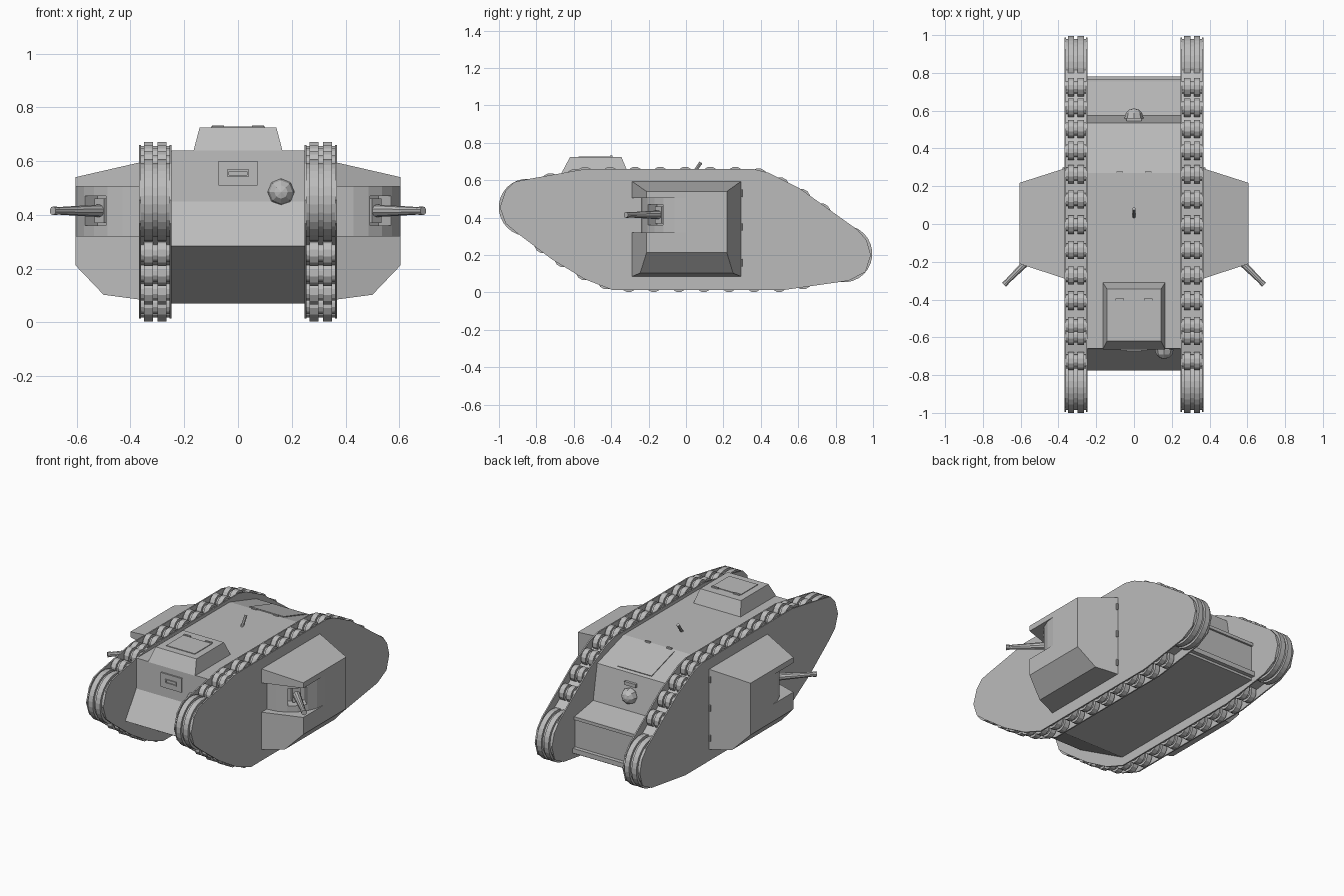
import bpy, bmesh, math
from mathutils import Vector, Matrix

cube = bpy.data.objects.get("Cube")
if cube:
    bpy.data.objects.remove(cube, do_unlink=True)

steel = bpy.data.materials.new("steel_grey")
steel.use_nodes = True
GREY = (0.5, 0.5, 0.5, 1)
steel.diffuse_color = GREY
steel.node_tree.nodes["Principled BSDF"].inputs["Base Color"].default_value = GREY


def finish(name, bm):
    bmesh.ops.recalc_face_normals(bm, faces=bm.faces)
    mesh = bpy.data.meshes.new(name)
    bm.to_mesh(mesh)
    bm.free()
    mesh.materials.append(steel)
    ob = bpy.data.objects.new(name, mesh)
    bpy.context.collection.objects.link(ob)
    return ob


def loft(name, a, b):
    """Solid between two matching outlines."""
    bm = bmesh.new()
    va, vb = [bm.verts.new(p) for p in a], [bm.verts.new(p) for p in b]
    bm.faces.new(va)
    bm.faces.new(vb)
    for i in range(len(va)):
        j = (i + 1) % len(va)
        bm.faces.new((va[i], va[j], vb[j], vb[i]))
    return finish(name, bm)


def prism(name, outline, x0, x1):
    """Side outline (y, z) extruded across x."""
    return loft(name, [(x0, y, z) for y, z in outline], [(x1, y, z) for y, z in outline])


def box(name, centre, size, rot=None):
    bm = bmesh.new()
    m = Matrix.Translation(centre) @ (rot or Matrix()) @ Matrix.Diagonal((*size, 1))
    bmesh.ops.create_cube(bm, size=1, matrix=m)
    return finish(name, bm)


def rod(name, p, q, r0, r1, sides=10):
    """Tapered cylinder from p to q."""
    p, q = Vector(p), Vector(q)
    m = Matrix.Translation((p + q) / 2) @ (q - p).to_track_quat('Z', 'Y').to_matrix().to_4x4()
    bm = bmesh.new()
    bmesh.ops.create_cone(bm, cap_ends=True, segments=sides, radius1=r0, radius2=r1,
                          depth=(q - p).length, matrix=m)
    return finish(name, bm)


def dome(name, centre, r):
    bm = bmesh.new()
    m = Matrix.Translation(centre) @ Matrix.Rotation(math.pi / 2, 4, 'X')
    bmesh.ops.create_uvsphere(bm, u_segments=8, v_segments=6, radius=r, matrix=m)
    return finish(name, bm)


def cut(target, cutter):
    cutter.hide_render = True
    mod = target.modifiers.new("cut", 'BOOLEAN')
    mod.operation, mod.object, mod.solver = 'DIFFERENCE', cutter, 'EXACT'
    bpy.context.view_layer.objects.active = target
    bpy.ops.object.modifier_apply(modifier=mod.name)
    bpy.data.objects.remove(cutter, do_unlink=True)


def spool(name, centre, r, sides):
    """Twin-rim roller around the x axis, with a groove in the middle."""
    hub = r - 0.015
    prof = [(.053, hub), (.042, hub), (.042, r), (.009, r), (.009, hub)]
    prof += [(-x, rr) for x, rr in reversed(prof)]
    bm = bmesh.new()
    rings = [[bm.verts.new((centre[0] + x, centre[1] + rr * math.cos(2 * math.pi * (k + .5) / sides),
                            centre[2] + rr * math.sin(2 * math.pi * (k + .5) / sides)))
              for k in range(sides)] for x, rr in prof]
    for a, b in zip(rings, rings[1:]):
        for k in range(sides):
            n = (k + 1) % sides
            bm.faces.new((a[k], a[n], b[n], b[k]))
    bm.faces.new(rings[0])
    bm.faces.new(rings[-1])
    return finish(name, bm)


# Side frame outline, clockwise from the front of the top run
FRAME = [(-.54, .66), (.36, .66), (.44, .64), (.61, .555), (.917, .335), (.965, .28), (.988, .2),
         (.96, .11), (.87, .063), (.53, .014), (-.395, .014), (-.54, .07), (-.715, .176),
         (-.9, .315), (-.965, .37), (-.995, .455), (-.965, .545), (-.92, .59), (-.85, .605)]
WHEELS = {"front_wheel": (-.848, .455), "rear_wheel": (.843, .207)}
pts = [Vector(p) for p in FRAME]


def inset(outline, d):
    out = []
    for i, p in enumerate(outline):
        a, b = (p - outline[i - 1]).normalized(), (outline[(i + 1) % len(outline)] - p).normalized()
        n = (Vector((a.y, -a.x)) + Vector((b.y, -b.x))).normalized()
        out.append(p + n * d)
    return out


def roller_centres(outline, step, depth):
    """Evenly spaced points along the frame, away from the end wheels."""
    travel, out = 0.0, []
    for p, q in zip(outline, outline[1:] + outline[:1]):
        d = (q - p).normalized()
        length = (q - p).length
        while travel < length:
            c = p + d * travel + Vector((d.y, -d.x)) * depth
            if all((c - Vector(w)).length > .17 for w in WHEELS.values()):
                out.append(c)
            travel += step
        travel -= length
    return out


# Track frames, rollers and end wheels
for side, s in (("left", 1), ("right", -1)):
    prism(side + "_outer_plate", FRAME, s * .36, s * .368)
    prism(side + "_inner_plate", FRAME, s * .247, s * .255)
    prism(side + "_track_core", inset(pts, .055), s * .255, s * .36)
    for c in roller_centres(pts, .134, .038):
        spool(side + "_track_roller", (s * .3075, *c), .05, 12)
    for wheel, (y, z) in WHEELS.items():
        spool(f"{side}_{wheel}", (s * .3075, y, z), .153, 28)

# Hull between the frames
HULL = [(-.66, .64), (.27, .64), (.535, .56), (.575, .34), (.755, .31), (.755, .07),
        (-.4, .07), (-.775, .285), (-.665, .45)]
prism("hull", HULL, -.25, .25)
box("tail_lip", (0, .767, .1), (.5, .026, .03))
box("tail_upper_lip", (0, .76, .3), (.5, .014, .02))

# Driver cabin with roof hatch
loft("cabin", [(x * .165, y, .64) for x, y in ((-1, -.665), (1, -.665), (1, -.31), (-1, -.31))],
     [(x * .143, y, .724) for x, y in ((-1, -.62), (1, -.62), (1, -.345), (-1, -.345))])
box("cabin_hatch", (0, -.49, .725), (.2, .17, .006))
for x in (-.075, .075):
    box("cabin_hatch_hinge", (x, -.4, .729), (.045, .012, .008))
    box("rear_hatch_hinge", (x, .272, .642), (.035, .012, .01))

# Rear hatch lying on the sloped roof
slope = Matrix.Rotation(math.atan2(-.08, .265), 4, 'X')
box("rear_hatch", (0, .4, .602), (.24, .24, .007), slope)

# Vision plates, ball mounts and roof stub
box("front_vision_plate", (0, -.664, .555), (.145, .012, .09))
slit = box("front_vision_slit", (0, -.67, .555), (.08, .012, .026))
cut(slit, box("slit_cutter", (0, -.68, .555), (.066, .02, .014)))
box("rear_vision_slit", (0, .553, .5), (.08, .016, .022))
dome("front_ball_mount", (.16, -.665, .485), .05)
dome("rear_ball_mount", (0, .562, .43), .05)
rod("roof_stub", (0, .035, .63), (0, .08, .695), .009, .009, 8)

# Side sponsons
SECTION = [(.365, .595), (.605, .54), (.605, .213), (.5, .103), (.365, .085)]
for side, s in (("left", 1), ("right", -1)):
    front = [(s * x, -.29 + (x - .365) * .33, z) for x, z in SECTION]
    back = [(s * x, .295 - (x - .365) * .32, z) for x, z in SECTION]
    body = loft(side + "_sponson", front, back)
    cut(body, box("opening_cutter", (s * .515, -.2, .413), (.298, .4, .185)))

    # Curved gun shield with a slot facing diagonally forward
    shield = rod(side + "_gun_shield", (s * .367, 0, .31), (s * .367, 0, .515), .238, .238, 24)
    cut(shield, box("inner_trim", (s * .117, 0, .4), (.5, .6, .4)))
    cut(shield, box("rear_trim", (s * .5, .25, .4), (.6, .5, .4)))
    aim = Vector((s, -1, 0)).normalized()
    turn = Matrix.Rotation(-s * math.pi / 4, 4, 'Z')
    pivot = Vector((s * .367, 0, .415))
    cut(shield, box("slot_cutter", pivot + aim * .23, (.13, .11, .11), turn))
    box(side + "_gun_mantlet", pivot + aim * .18, (.06, .05, .09), turn)
    rod(side + "_gun_barrel", pivot + aim * .17, pivot + aim * .452, .025, .013)
    rod(side + "_gun_muzzle", pivot + aim * .435, pivot + aim * .455, .016, .016)

    # Door hinges along the rear edge
    for z in (.16, .35, .53):
        rod(side + "_sponson_hinge", (s * .372, .294, z - .02), (s * .372, .294, z + .02), .007, .007, 8)
